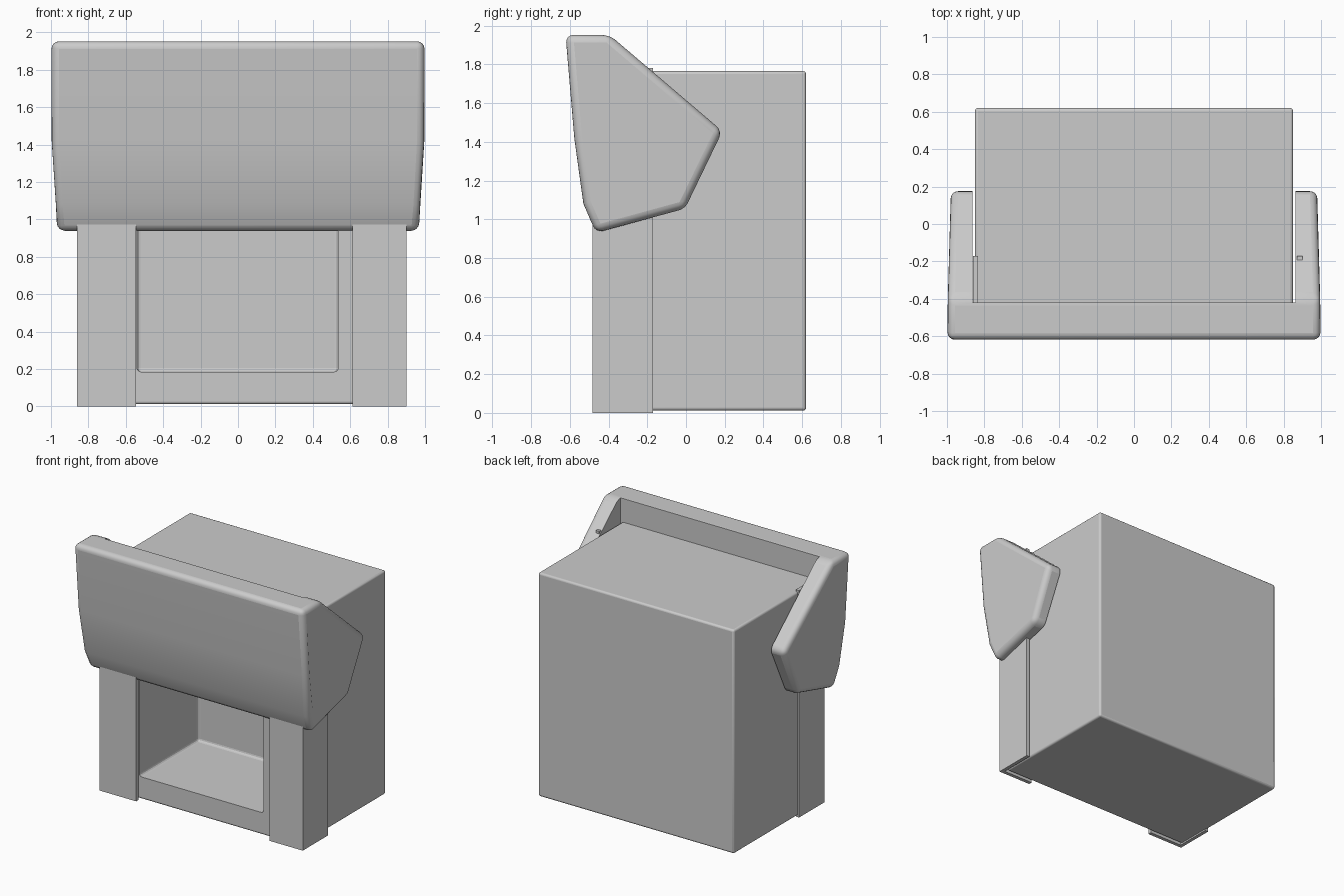
import bpy, bmesh, math

if "Cube" in bpy.data.objects:
    bpy.data.objects.remove(bpy.data.objects["Cube"])


def new_object(name, bm):
    bmesh.ops.recalc_face_normals(bm, faces=bm.faces[:])
    mesh = bpy.data.meshes.new(name)
    bm.to_mesh(mesh)
    bm.free()
    ob = bpy.data.objects.new(name, mesh)
    bpy.context.collection.objects.link(ob)
    return ob


def prism(name, lower, upper):
    """Solid between two matching outlines."""
    bm = bmesh.new()
    a = [bm.verts.new(p) for p in lower]
    b = [bm.verts.new(p) for p in upper]
    bm.faces.new(a)
    bm.faces.new(b[::-1])
    n = len(a)
    for i in range(n):
        j = (i + 1) % n
        bm.faces.new((a[i], b[i], b[j], a[j]))
    return new_object(name, bm)


def box(name, x0, x1, y0, y1, z0, z1):
    outline = [(x0, y0), (x1, y0), (x1, y1), (x0, y1)]
    return prism(name, [(x, y, z0) for x, y in outline],
                 [(x, y, z1) for x, y in outline])


def bevel(ob, width, segments=3):
    m = ob.modifiers.new("bevel", 'BEVEL')
    m.width = width
    m.segments = segments
    m.limit_method = 'ANGLE'
    m.angle_limit = math.radians(20)


def cut(ob, cutter):
    m = ob.modifiers.new("cut", 'BOOLEAN')
    m.operation = 'DIFFERENCE'
    m.solver = 'EXACT'
    m.object = cutter
    cutter.hide_render = True
    cutter.hide_viewport = True


def smooth(ob):
    bpy.ops.object.select_all(action='DESELECT')
    ob.select_set(True)
    bpy.context.view_layer.objects.active = ob
    bpy.ops.object.shade_smooth_by_angle(angle=math.radians(35))


# Cabinet with a deep recess in the front
cabinet = box("cabinet", -0.85, 0.85, -0.45, 0.62, 0.012, 1.765)
bevel(cabinet, 0.015)
recess = box("recess_cutter", -0.54, 0.535, -0.8, 0.28, 0.185, 1.3)
bevel(recess, 0.02)
cut(cabinet, recess)
smooth(cabinet)


# Angled corner posts wrapping the two front edges
def corner_post(name, outer, inner, t=0.028):
    s = 1 if outer > 0 else -1
    outline = [(inner, -0.483), (outer, -0.483), (outer, -0.17),
               (outer - s * t, -0.17), (outer - s * t, -0.483 + t), (inner, -0.483 + t)]
    return prism(name, [(x, y, 0.0) for x, y in outline],
                 [(x, y, 1.78) for x, y in outline])


corner_post("left_corner_post", -0.862, -0.545)
corner_post("right_corner_post", 0.90, 0.612)

# Hood: side profile as (y, z, half width), hollowed into a U shape
profile = [(-0.622, 1.952, 0.997), (-0.395, 1.952, 0.997), (0.188, 1.455, 0.98),
           (-0.005, 1.055, 0.97), (-0.465, 0.93, 0.965), (-0.53, 1.08, 0.978),
           (-0.577, 1.42, 0.997)]
hood = prism("hood", [(-w, y, z) for y, z, w in profile],
             [(w, y, z) for y, z, w in profile])
bevel(hood, 0.04, 4)
cut(hood, box("hood_cutter", -0.863, 0.863, -0.42, 1.0, 0.5, 2.5))
smooth(hood)
